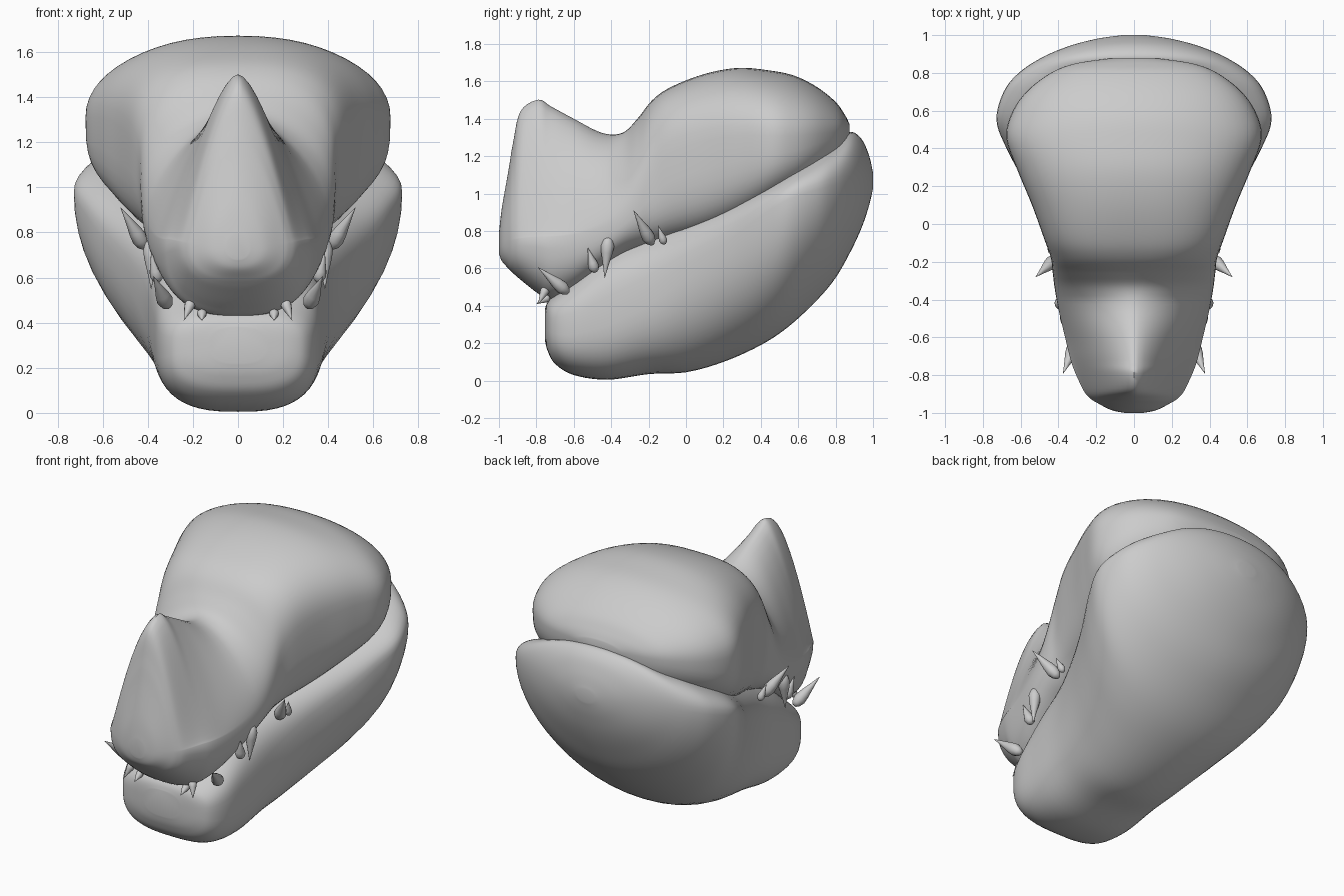
import bpy, bmesh, math
from mathutils import Vector

grey = bpy.data.materials.new("bone grey")
grey.diffuse_color = (0.6, 0.6, 0.6, 1)


def finish(bm, name, angle):
    bmesh.ops.recalc_face_normals(bm, faces=bm.faces)
    mesh = bpy.data.meshes.new(name)
    bm.to_mesh(mesh)
    bm.free()
    mesh.materials.append(grey)
    ob = bpy.data.objects.new(name, mesh)
    bpy.context.collection.objects.link(ob)
    bpy.ops.object.select_all(action='DESELECT')
    ob.select_set(True)
    bpy.context.view_layer.objects.active = ob
    bpy.ops.object.shade_smooth_by_angle(angle=math.radians(angle))
    return ob


def smooth_rows(rows, steps=5):
    """Catmull-Rom interpolation between the cross-section stations."""
    out = []
    for i in range(len(rows) - 1):
        quad = [rows[max(i - 1, 0)], rows[i], rows[i + 1], rows[min(i + 2, len(rows) - 1)]]
        for k in range(steps):
            t = k / steps
            out.append([0.5 * (2 * b + (c - a) * t + (2 * a - 5 * b + 4 * c - d) * t * t
                               + (3 * b - a - 3 * c + d) * t ** 3) for a, b, c, d in zip(*quad)])
    return out + [list(rows[-1])]


def loft(name, rows, sides=56):
    """Row: y, half width, bottom z, widest z, top z, lower and upper roundness."""
    bm = bmesh.new()
    rings = []
    for y, w, zb, zw, zt, nb, nt in smooth_rows(rows):
        ring = []
        for k in range(sides):
            a = 2 * math.pi * k / sides
            c, s = math.cos(a), math.sin(a)
            n = nt if s >= 0 else nb
            h = zt - zw if s >= 0 else zw - zb
            # low roundness gives hollow flanks under a rounded crest
            x = math.copysign(w * abs(c) ** (2 * min(1 / n, 0.6)), c)
            z = zw + math.copysign(h * abs(s) ** (2 / n), s)
            ring.append(bm.verts.new((x, y, z)))
        rings.append(ring)
    for p, q in zip(rings, rings[1:]):
        for k in range(sides):
            j = (k + 1) % sides
            bm.faces.new((p[k], p[j], q[j], q[k]))
    bm.faces.new(rings[0])
    bm.faces.new(rings[-1])
    return finish(bm, name, 50)


# Upper head: horned muzzle, dipped brow and broad rounded skull
loft("upper_head", [
    (-1.00, 0.05, 0.68, 0.73, 0.79, 2.0, 2.0),
    (-0.985, 0.12, 0.64, 0.73, 0.92, 2.2, 1.8),
    (-0.95, 0.19, 0.60, 0.74, 1.12, 2.4, 1.4),
    (-0.925, 0.23, 0.575, 0.75, 1.27, 2.5, 1.1),
    (-0.885, 0.265, 0.54, 0.76, 1.44, 2.5, 0.88),
    (-0.79, 0.31, 0.465, 0.77, 1.502, 2.6, 0.8),
    (-0.72, 0.335, 0.43, 0.77, 1.465, 2.7, 0.88),
    (-0.60, 0.365, 0.47, 0.78, 1.40, 2.8, 1.1),
    (-0.45, 0.40, 0.58, 0.82, 1.325, 3, 1.5),
    (-0.34, 0.42, 0.65, 0.88, 1.325, 3, 1.9),
    (-0.26, 0.43, 0.68, 0.97, 1.40, 3.2, 2.3),
    (-0.18, 0.44, 0.70, 1.10, 1.50, 3.5, 2.7),
    (-0.08, 0.475, 0.73, 1.21, 1.57, 3.6, 2.7),
    (0.10, 0.54, 0.77, 1.28, 1.64, 3.6, 2.45),
    (0.28, 0.615, 0.83, 1.31, 1.672, 3.4, 2.25),
    (0.45, 0.675, 0.92, 1.31, 1.658, 3.3, 2.15),
    (0.58, 0.65, 0.99, 1.31, 1.63, 3.2, 2.1),
    (0.70, 0.57, 1.06, 1.32, 1.57, 2.8, 2.1),
    (0.80, 0.44, 1.13, 1.33, 1.49, 2.5, 2.1),
    (0.85, 0.31, 1.20, 1.335, 1.42, 2.2, 2.1),
    (0.875, 0.14, 1.29, 1.335, 1.37, 2, 2),
])

# Lower jaw: squared chin flaring back into a deep bowl
loft("lower_jaw", [
    (-0.755, 0.12, 0.22, 0.30, 0.38, 2.5, 2.5),
    (-0.74, 0.24, 0.16, 0.30, 0.42, 2.8, 3),
    (-0.70, 0.31, 0.09, 0.30, 0.46, 3, 3),
    (-0.60, 0.355, 0.03, 0.31, 0.54, 2.9, 3),
    (-0.42, 0.38, 0.005, 0.37, 0.70, 2.8, 3),
    (-0.20, 0.415, 0.035, 0.49, 0.80, 2.6, 3),
    (0.00, 0.48, 0.045, 0.62, 0.87, 2.25, 3),
    (0.20, 0.57, 0.10, 0.73, 0.955, 2.1, 3),
    (0.40, 0.675, 0.19, 0.88, 1.055, 2.1, 2.8),
    (0.55, 0.728, 0.29, 0.97, 1.14, 2.05, 2.6),
    (0.70, 0.69, 0.43, 1.02, 1.23, 1.95, 2.4),
    (0.80, 0.61, 0.55, 1.05, 1.285, 1.9, 2.3),
    (0.88, 0.49, 0.69, 1.07, 1.33, 1.9, 2.2),
    (0.94, 0.35, 0.82, 1.08, 1.29, 2.0, 2.1),
    (0.98, 0.20, 0.94, 1.08, 1.20, 2.0, 2.0),
    (1.00, 0.06, 1.03, 1.07, 1.11, 2.0, 2.0),
])


def tooth(name, base, tip, radius, sides=12):
    """Turned fang with a rounded root, swelling before the point."""
    bm = bmesh.new()
    base, tip = Vector(base), Vector(tip)
    axis = tip - base
    turn = axis.to_track_quat('Z', 'Y')
    rings = []
    for t, r in ((0, 0.35), (0.08, 0.75), (0.22, 1), (0.4, 0.85), (0.7, 0.42), (1, 0.03)):
        rings.append([bm.verts.new(base + axis * t + turn @ Vector((
            math.cos(2 * math.pi * k / sides), math.sin(2 * math.pi * k / sides), 0)) * r * radius)
            for k in range(sides)])
    for p, q in zip(rings, rings[1:]):
        for k in range(sides):
            j = (k + 1) % sides
            bm.faces.new((p[k], p[j], q[j], q[k]))
    bm.faces.new(rings[0])
    bm.faces.new(rings[-1])
    finish(bm, name, 60)


# Fangs along the lip, mirrored left and right
fangs = [
    ("front_peg", (0.16, -0.73, 0.45), (0.16, -0.80, 0.41), 0.022),
    ("front_fang", (0.205, -0.745, 0.50), (0.24, -0.79, 0.41), 0.024),
    ("corner_tusk", (0.31, -0.63, 0.47), (0.375, -0.79, 0.605), 0.036),
    ("side_fang", (0.355, -0.485, 0.58), (0.385, -0.525, 0.71), 0.03),
    ("long_fang", (0.385, -0.415, 0.77), (0.385, -0.435, 0.55), 0.036),
    ("rear_tusk", (0.41, -0.18, 0.73), (0.52, -0.28, 0.91), 0.036),
    ("rear_peg", (0.43, -0.115, 0.73), (0.455, -0.15, 0.83), 0.022),
]
for name, base, tip, radius in fangs:
    for label, m in (("right", 1), ("left", -1)):
        tooth(f"{name}_{label}", (m * base[0], *base[1:]), (m * tip[0], *tip[1:]), radius)
